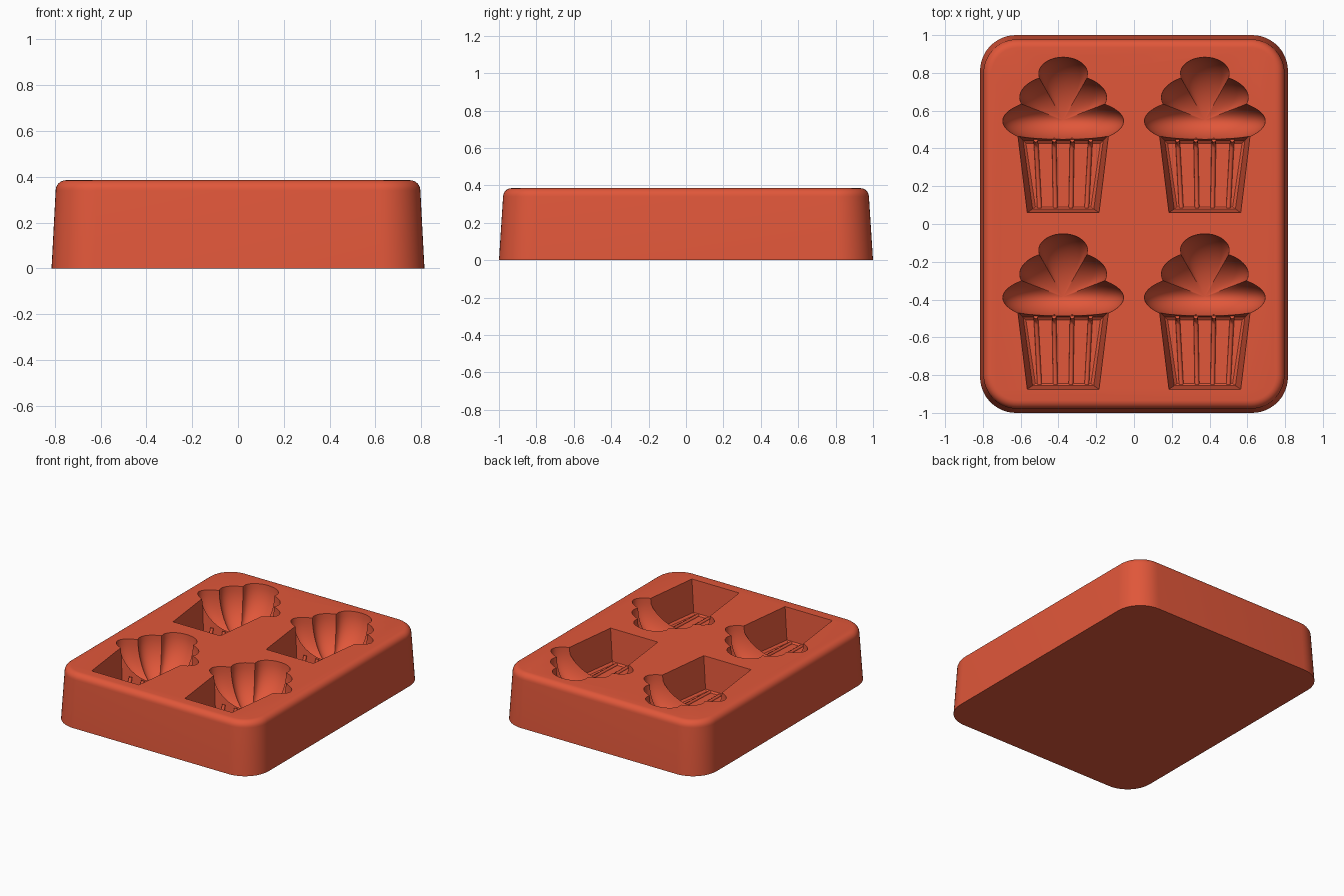
import bpy, bmesh, math

if "Cube" in bpy.data.objects:
    bpy.data.objects.remove(bpy.data.objects["Cube"])

TOP = 0.385
FROSTING_DEPTH = 0.29
CUP_DEPTH = 0.24
POCKETS = [(x, y) for x in (-0.375, 0.375) for y in (0.0, -0.935)]

silicone = bpy.data.materials.new("red_silicone")
silicone.use_nodes = True
color = (0.75, 0.095, 0.042, 1)
silicone.diffuse_color = color
silicone.node_tree.nodes["Principled BSDF"].inputs["Base Color"].default_value = color


def loft(name, rings):
    """Closed solid through rings of equal point count, ordered bottom to top."""
    bm = bmesh.new()
    loops = [[bm.verts.new(p) for p in ring] for ring in rings]
    n = len(loops[0])
    for a, b in zip(loops, loops[1:]):
        for i in range(n):
            j = (i + 1) % n
            bm.faces.new((a[i], a[j], b[j], b[i]))
    bm.faces.new(loops[0][::-1])
    bm.faces.new(loops[-1])
    bmesh.ops.recalc_face_normals(bm, faces=bm.faces)
    mesh = bpy.data.meshes.new(name)
    bm.to_mesh(mesh)
    bm.free()
    obj = bpy.data.objects.new(name, mesh)
    bpy.context.collection.objects.link(obj)
    mesh.materials.append(silicone)
    return obj


def rounded_rect(hx, hy, r, z, steps=12):
    pts = []
    for k, (sx, sy) in enumerate([(1, 1), (-1, 1), (-1, -1), (1, -1)]):
        for i in range(steps + 1):
            a = math.pi / 2 * (k + i / steps)
            pts.append((sx * (hx - r) + r * math.cos(a),
                        sy * (hy - r) + r * math.sin(a), z))
    return pts


# Tapered block with rounded upper rim
RIM = 0.045
block_rings = [rounded_rect(0.815, 1.0, 0.19, 0)]
for i in range(7):
    a = math.pi / 2 * i / 6
    inset = RIM * (1 - math.cos(a))
    block_rings.append(rounded_rect(0.797 - inset, 0.978 - inset, 0.18 - inset,
                                    TOP - RIM + RIM * math.sin(a)))
block = loft("mould_block", block_rings)

# Frosting outline: three stacked lobes (centre y, half width, half height)
LOBES = [(0.545, 0.32, 0.122), (0.67, 0.23, 0.123), (0.795, 0.13, 0.088)]
CENTRE = 0.55


def outline_radius(a):
    best = 0
    for cy, rx, ry in LOBES:
        dx, dy, off = math.cos(a) / rx, math.sin(a) / ry, (CENTRE - cy) / ry
        qa, qb, qc = dx * dx + dy * dy, dy * off, off * off - 1
        disc = qb * qb - qa * qc
        if disc > 0:
            best = max(best, (-qb + math.sqrt(disc)) / qa)
    return best


def frosting_cutter(ox, oy):
    n = 128
    outline = []
    for i in range(n):
        a = 2 * math.pi * (i + 0.5) / n
        r = outline_radius(a)
        outline.append((r * math.cos(a), r * math.sin(a)))

    def ring(s, z):
        return [(ox + s * x, oy + CENTRE + s * y, z) for x, y in outline]

    rings = []
    for i in range(14):
        t = math.pi / 2 * (1 - (i + 0.15) / 13.15)
        rings.append(ring(math.cos(t), TOP - FROSTING_DEPTH * math.sin(t)))
    rings.append(ring(1, TOP + 0.05))
    return loft("frosting_cutter", rings)


# Cup: drafted trapezoid pocket
def cup_cutter(ox, oy):
    def ring(inset, depth):
        low, high = 0.06 + inset * 0.7, 0.47 - inset
        return [(ox - 0.19 + inset, oy + low, TOP - depth),
                (ox + 0.19 - inset, oy + low, TOP - depth),
                (ox + 0.24 - inset, oy + high, TOP - depth),
                (ox - 0.24 + inset, oy + high, TOP - depth)]
    return loft("cup_cutter", [ring(0.043, CUP_DEPTH), ring(0.028, CUP_DEPTH - 0.012),
                               ring(0, 0), ring(0, -0.05)])


def cut(target, cutter):
    mod = target.modifiers.new("pocket", 'BOOLEAN')
    mod.operation = 'DIFFERENCE'
    mod.solver = 'EXACT'
    mod.object = cutter
    bpy.context.view_layer.objects.active = target
    bpy.ops.object.modifier_apply(modifier=mod.name)
    bpy.data.objects.remove(cutter)


# Ribs: rounded ridges along the cup floor, climbing the step to the frosting
def rib(ox, oy, side):
    floor = TOP - CUP_DEPTH
    curve = bpy.data.curves.new("cup_rib", 'CURVE')
    curve.dimensions = '3D'
    curve.bevel_depth = 0.012
    curve.bevel_resolution = 2
    curve.use_fill_caps = True
    path = [(0.125, 0.085, floor), (0.142, 0.405, floor),
            (0.144, 0.427, floor + 0.015), (0.145, 0.445, floor + 0.06)]
    spline = curve.splines.new('POLY')
    spline.points.add(len(path) - 1)
    for point, (x, y, z) in zip(spline.points, path):
        point.co = (ox + x * side, oy + y, z, 1)
    curve.materials.append(silicone)
    obj = bpy.data.objects.new("cup_rib", curve)
    bpy.context.collection.objects.link(obj)


for px, py in POCKETS:
    cut(block, frosting_cutter(px, py))
    cut(block, cup_cutter(px, py))
    for side in (-1, -0.33, 0.33, 1):
        rib(px, py, side)

bpy.ops.object.select_all(action='DESELECT')
block.select_set(True)
bpy.context.view_layer.objects.active = block
bpy.ops.object.shade_smooth_by_angle(angle=math.radians(35))
